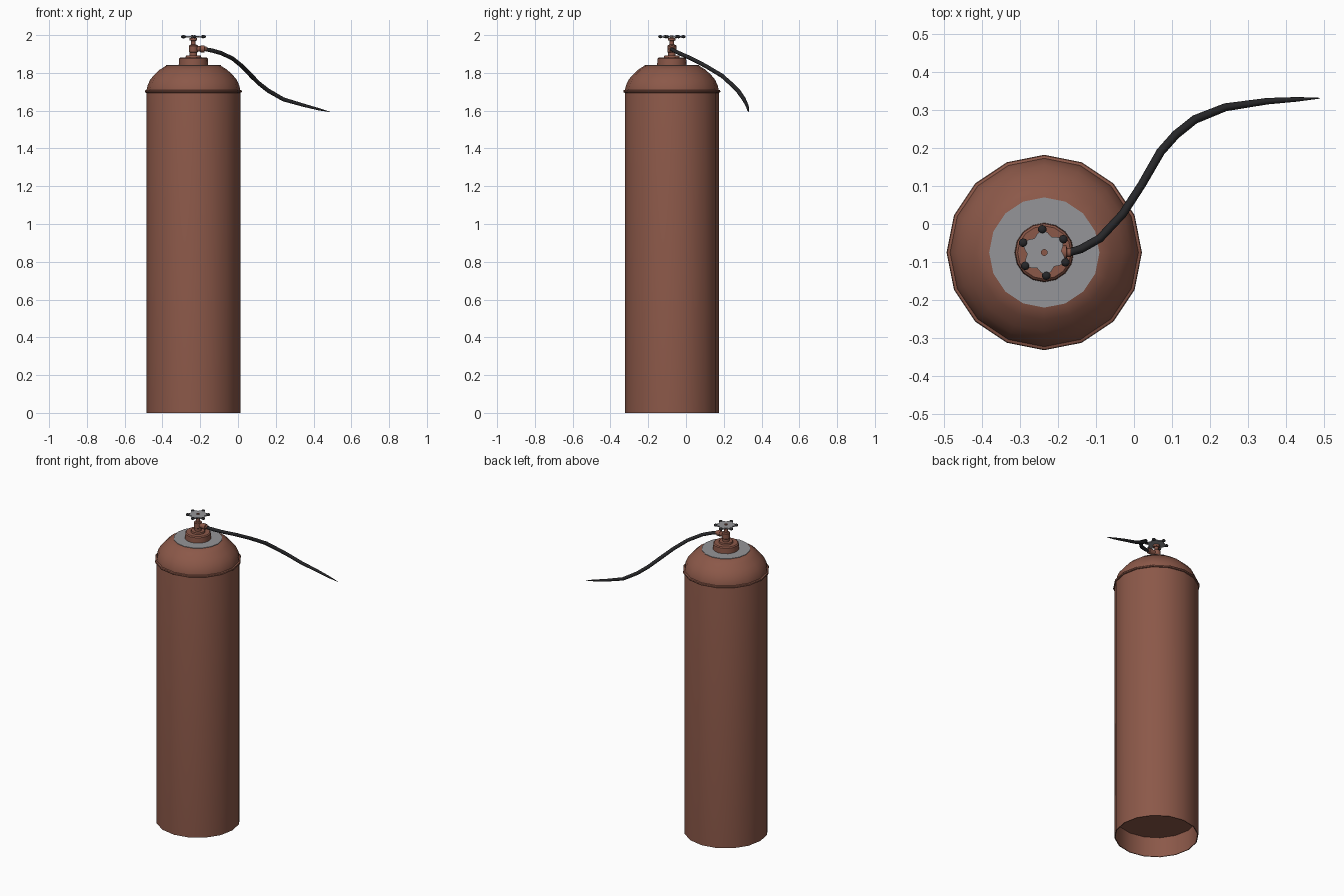
import bpy, bmesh, math
from mathutils import Vector, Matrix

if "Cube" in bpy.data.objects:
    bpy.data.objects.remove(bpy.data.objects["Cube"])

CX, CY = -0.236, -0.075   # tank axis


def material(name, rgb):
    m = bpy.data.materials.new(name)
    m.diffuse_color = (*rgb, 1)
    m.use_nodes = True
    m.node_tree.nodes["Principled BSDF"].inputs["Base Color"].default_value = m.diffuse_color
    return m


RED = material("rust red paint", (0.26, 0.098, 0.066))
GREY = material("grey metal", (0.30, 0.30, 0.315))
BLACK = material("black rubber", (0.02, 0.02, 0.022))


def finish(name, bm, mat, angle=35):
    bmesh.ops.remove_doubles(bm, verts=bm.verts, dist=1e-5)
    bmesh.ops.recalc_face_normals(bm, faces=bm.faces)
    me = bpy.data.meshes.new(name)
    bm.to_mesh(me)
    bm.free()
    me.materials.append(mat)
    ob = bpy.data.objects.new(name, me)
    bpy.context.collection.objects.link(ob)
    bpy.ops.object.select_all(action='DESELECT')
    ob.select_set(True)
    bpy.context.view_layer.objects.active = ob
    bpy.ops.object.shade_smooth_by_angle(angle=math.radians(angle))
    return ob


def lathe(name, profile, mat, n=16, closed=False, matrix=None):
    """Spin (radius, height) points about z; points on the axis close the ends."""
    bm = bmesh.new()
    vs = [bm.verts.new((r, 0, z)) for r, z in profile]
    pairs = list(zip(vs, vs[1:])) + ([(vs[-1], vs[0])] if closed else [])
    edges = [bm.edges.new(p) for p in pairs]
    bmesh.ops.spin(bm, geom=vs + edges, cent=(0, 0, 0), axis=(0, 0, 1),
                   angle=2 * math.pi, steps=n, use_merge=False)
    bmesh.ops.remove_doubles(bm, verts=bm.verts, dist=1e-5)
    bm.transform(matrix or Matrix.Translation((CX, CY, 0)))
    return finish(name, bm, mat)


# Tank: hollow foot, straight wall and domed shoulder
lathe("tank_body", [(0, 0.13), (0.244, 0.13), (0.244, 0), (0.249, 0), (0.249, 1.705),
                    (0.243, 1.733), (0.229, 1.764), (0.207, 1.79),
                    (0.178, 1.817), (0.145, 1.838), (0, 1.838)], RED)
lathe("seam_band", [(0.247, 1.694), (0.255, 1.696), (0.257, 1.702),
                    (0.255, 1.708), (0.247, 1.711)], RED, closed=True)
lathe("shoulder_plate", [(0, 1.836), (0.145, 1.836), (0.145, 1.841), (0, 1.841)], GREY)

# Collar and valve
lathe("neck_collar", [(0, 1.838), (0.078, 1.838), (0.076, 1.875), (0.07, 1.881),
                      (0.042, 1.881), (0.04, 1.891), (0, 1.891)], RED)
lathe("valve_body", [(0, 1.885), (0.02, 1.885), (0.02, 1.908), (0.024, 1.911),
                     (0.024, 1.943), (0.02, 1.948), (0.012, 1.95), (0.012, 1.97),
                     (0.02, 1.971), (0.02, 1.984), (0.009, 1.985), (0.009, 1.999),
                     (0, 1.999)], RED, n=12)
side = Matrix.Translation((CX, CY, 1.927)) @ Matrix.Rotation(math.pi / 2, 4, 'Y')
lathe("valve_outlet", [(0, 0), (0.015, 0), (0.015, 0.036), (0.018, 0.037),
                       (0.018, 0.058), (0.012, 0.06), (0.012, 0.07), (0, 0.07)],
      RED, n=12, matrix=side)

# Hand wheel: six-lobed plate
R_KNOB, TURN = 0.061, math.radians(35)
bm = bmesh.new()
ring = []
for i in range(24):
    a = TURN + i * math.pi / 12
    r = 0.053 + 0.008 * math.cos(6 * (a - TURN))
    ring.append(bm.verts.new((CX + r * math.cos(a), CY + r * math.sin(a), 1.988)))
face = bm.faces.new(ring)
up = bmesh.ops.extrude_face_region(bm, geom=[face])
bmesh.ops.translate(bm, vec=(0, 0, 0.007),
                    verts=[v for v in up["geom"] if isinstance(v, bmesh.types.BMVert)])
finish("hand_wheel", bm, GREY)

# Grip knobs on the wheel
bm = bmesh.new()
for i in range(6):
    a = TURN + i * math.pi / 3
    place = Matrix.Translation((CX + R_KNOB * math.cos(a), CY + R_KNOB * math.sin(a), 1.9915))
    bmesh.ops.create_uvsphere(bm, u_segments=10, v_segments=6, radius=0.0115,
                              matrix=place @ Matrix.Diagonal((1, 1, 0.74, 1)))
finish("wheel_knobs", bm, BLACK, 60)

# Hose: tapering tube swept along (x, y, z, radius)
PATH = [(-0.178, -0.077, 1.926, .010), (-0.14, -0.066, 1.919, .011),
        (-0.09, -0.038, 1.905, .011), (-0.03, 0.026, 1.877, .011),
        (0.02, 0.103, 1.837, .011), (0.07, 0.19, 1.785, .0115),
        (0.11, 0.235, 1.745, .0115), (0.16, 0.275, 1.706, .0115),
        (0.24, 0.307, 1.66, .0105), (0.35, 0.323, 1.628, .0085),
        (0.43, 0.328, 1.607, .006), (0.489, 0.331, 1.593, .001)]
bm = bmesh.new()
pts = [Vector(p[:3]) for p in PATH]
rings = []
for i, p in enumerate(pts):
    t = (pts[min(i + 1, len(pts) - 1)] - pts[max(i - 1, 0)]).normalized()
    u = t.cross(Vector((0, 0, 1))).normalized()
    w = u.cross(t)
    rings.append([bm.verts.new(p + PATH[i][3] * (u * math.cos(k * math.pi / 4)
                                                 + w * math.sin(k * math.pi / 4)))
                  for k in range(8)])
for a, b in zip(rings, rings[1:]):
    for k in range(8):
        bm.faces.new((a[k], a[(k + 1) % 8], b[(k + 1) % 8], b[k]))
bm.faces.new(rings[0])
bm.faces.new(rings[-1])
finish("hose", bm, BLACK, 50)
